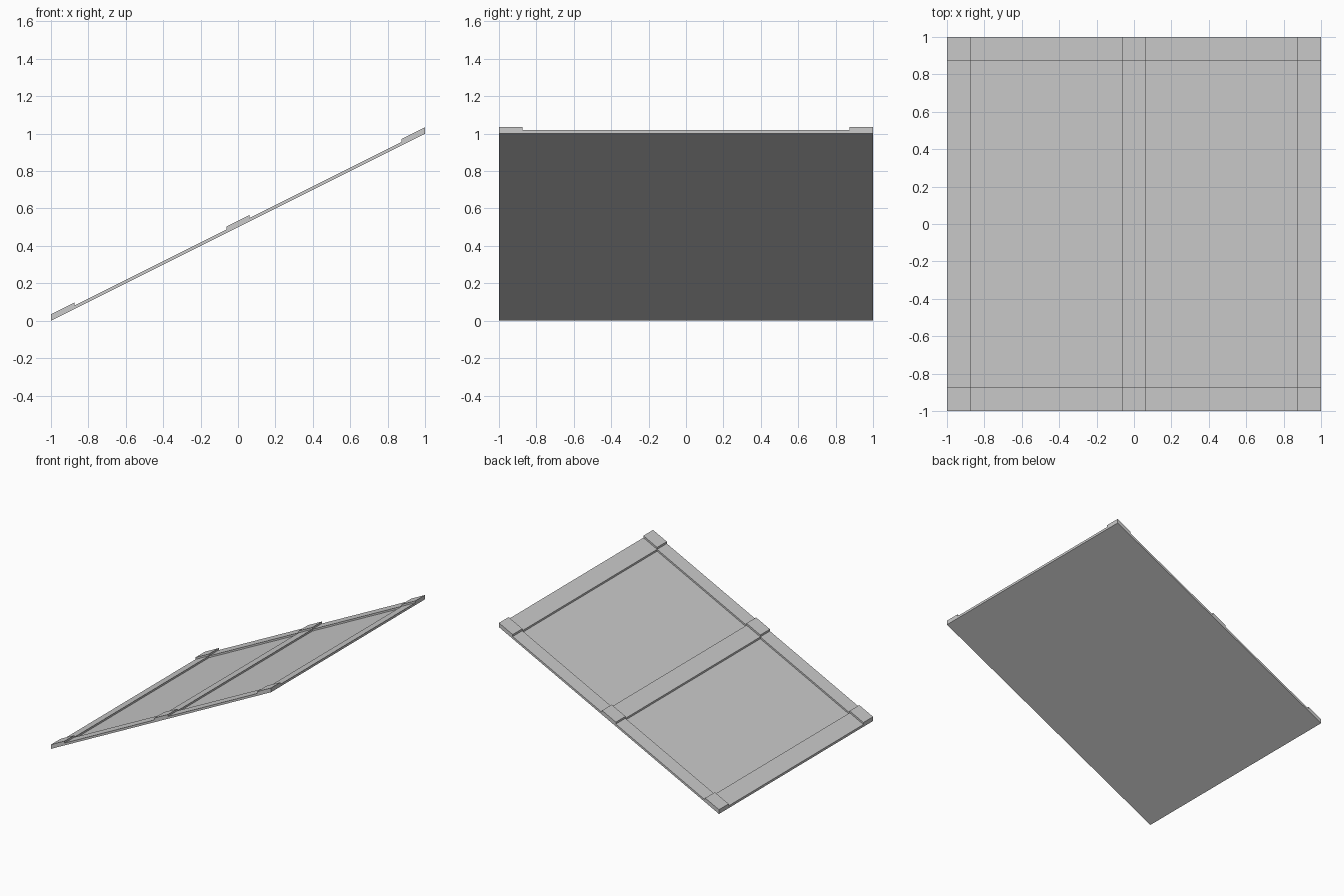
import bpy

if "Cube" in bpy.data.objects:
    bpy.data.objects.remove(bpy.data.objects["Cube"], do_unlink=True)

SLOPE = 0.5
W = 0.125          # width of the frame bars
PANEL, RAIL, BLOCK = 0.004, 0.019, 0.035   # heights above the underside

grey = bpy.data.materials.new("plain grey")
grey.use_nodes = True
colour = (0.6, 0.6, 0.6, 1)
grey.diffuse_color = colour
grey.node_tree.nodes["Principled BSDF"].inputs["Base Color"].default_value = colour


def sloped_box(name, xs, ys, zs):
    """Box sheared upward along x, with upright ends."""
    verts = [(x, y, z + SLOPE * (x + 1)) for x in xs for y in ys for z in zs]
    faces = [(0, 1, 3, 2), (4, 6, 7, 5), (0, 4, 5, 1),
             (2, 3, 7, 6), (0, 2, 6, 4), (1, 5, 7, 3)]
    mesh = bpy.data.meshes.new(name)
    mesh.from_pydata(verts, [], faces)
    mesh.materials.append(grey)
    obj = bpy.data.objects.new(name, mesh)
    bpy.context.collection.objects.link(obj)


# Thin sloping sheet
sloped_box("panel", (-1, 1), (-1, 1), (0, PANEL))

# Bands where bars cross
bands = {"low": (-1, -1 + W), "middle": (-W / 2, W / 2), "high": (1 - W, 1)}
sides = {"front": (-1, -1 + W), "back": (1 - W, 1)}

# Bars running across the slope
for place, xs in bands.items():
    sloped_box(place + "_cross_rail", xs, (-1 + W, 1 - W), (PANEL, RAIL))

for side, ys in sides.items():
    # Raised blocks at the crossings
    for place, xs in bands.items():
        sloped_box(f"{side}_{place}_block", xs, ys, (PANEL, BLOCK))
    # Bars running up the slope between the blocks
    for place, xs in {"lower": (-1 + W, -W / 2), "upper": (W / 2, 1 - W)}.items():
        sloped_box(f"{side}_{place}_side_rail", xs, ys, (PANEL, RAIL))
